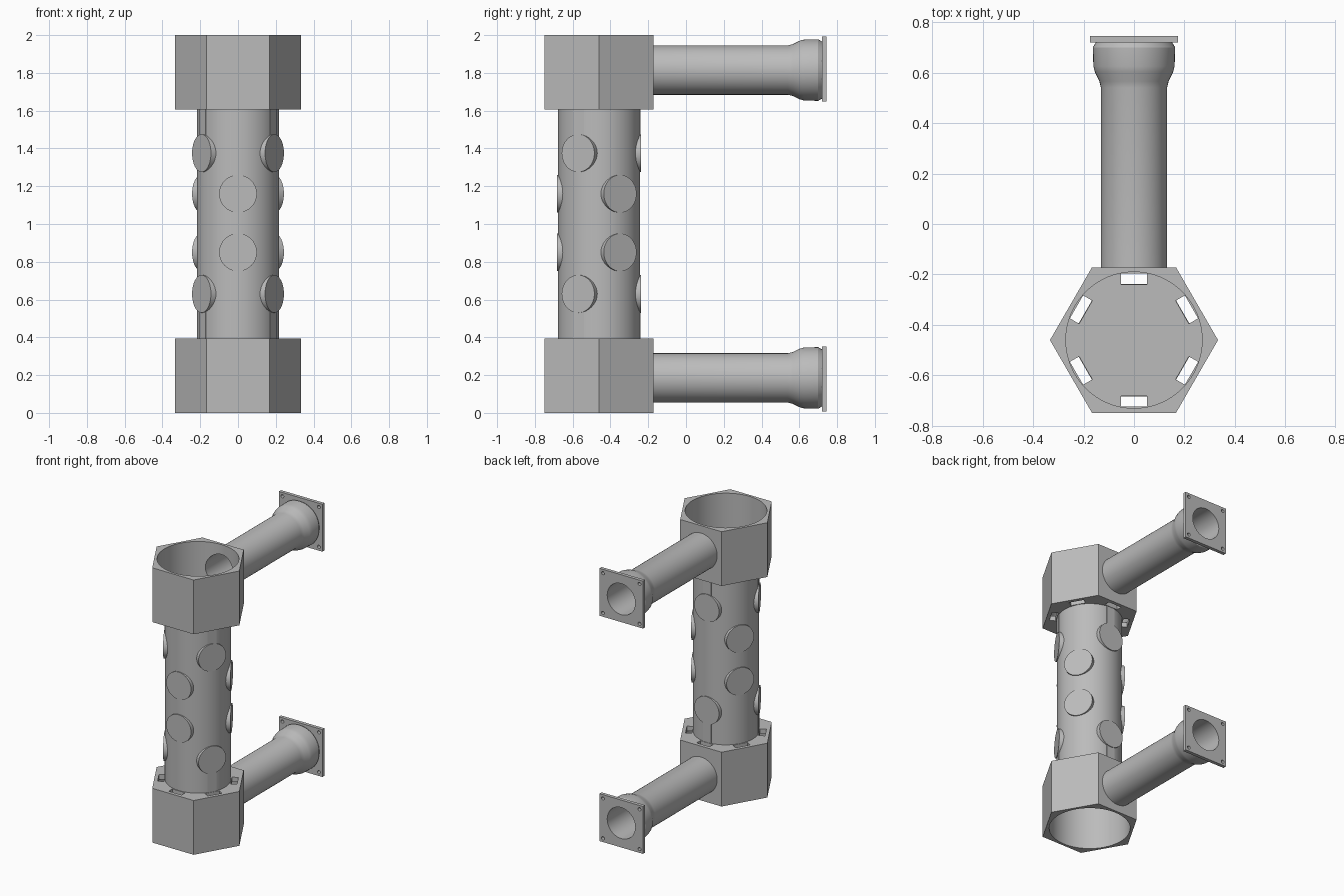
import bpy, bmesh, math
from mathutils import Matrix, Vector

old = bpy.data.objects.get("Cube")
if old:
    bpy.data.objects.remove(old)

grey = bpy.data.materials.new("light grey plastic")
grey.use_nodes = True
COLOR = (0.5, 0.5, 0.5, 1)
grey.diffuse_color = COLOR
grey.node_tree.nodes["Principled BSDF"].inputs["Base Color"].default_value = COLOR

AXIS_Y = -0.46      # column centre line
PIPE_Z = 0.185      # lower pipe centre height
BORE = 0.113


def add(name, bm, matrix=Matrix()):
    bm.transform(matrix)
    bmesh.ops.recalc_face_normals(bm, faces=bm.faces)
    me = bpy.data.meshes.new(name)
    bm.to_mesh(me)
    bm.free()
    me.materials.append(grey)
    ob = bpy.data.objects.new(name, me)
    bpy.context.collection.objects.link(ob)
    return ob


def cylinder(name, radius, length, matrix, sides=64):
    bm = bmesh.new()
    bmesh.ops.create_cone(bm, cap_ends=True, segments=sides, radius1=radius,
                          radius2=radius, depth=length)
    return add(name, bm, matrix)


def box(name, size, matrix):
    bm = bmesh.new()
    bmesh.ops.create_cube(bm, size=1)
    bmesh.ops.scale(bm, vec=size, verts=bm.verts)
    return add(name, bm, matrix)


def at(x, y, z):
    return Matrix.Translation((x, y, z))


def along_y(x, y, z):
    return at(x, y, z) @ Matrix.Rotation(math.pi / 2, 4, 'X')


def radial(angle, radius, z):
    """Frame on the column wall with local x pointing outward."""
    return at(0, AXIS_Y, z) @ Matrix.Rotation(math.radians(angle), 4, 'Z') @ at(radius, 0, 0)


def activate(ob):
    bpy.ops.object.select_all(action='DESELECT')
    ob.select_set(True)
    bpy.context.view_layer.objects.active = ob


def cut(ob, cutters):
    activate(ob)
    for c in cutters:
        mod = ob.modifiers.new("cut", 'BOOLEAN')
        mod.operation, mod.solver, mod.object = 'DIFFERENCE', 'EXACT', c
        bpy.ops.object.modifier_apply(modifier=mod.name)
        bpy.data.objects.remove(c)


def tube(name, profile, matrix, sides=48):
    """Lathe a closed (radius, y) outline around the y axis."""
    bm = bmesh.new()
    verts = [bm.verts.new((r, y, 0)) for r, y in profile]
    edges = [bm.edges.new((verts[i - 1], verts[i])) for i in range(len(verts))]
    bmesh.ops.spin(bm, geom=verts + edges, cent=(0, 0, 0), axis=(0, 1, 0),
                   angle=math.tau, steps=sides)
    bmesh.ops.remove_doubles(bm, verts=bm.verts, dist=1e-5)
    return add(name, bm, matrix)


parts = []

# Hexagonal cups with pipes, lower and upper mirrored about mid height
for level in ("lower", "upper"):
    def h(z):
        return z if level == "lower" else 2 - z

    cup = cylinder(level + "_hex_cup", 0.333, 0.395, at(0, AXIS_Y, h(0.1975)), 6)
    # Put hexagon corners on the x axis
    if max(v.co.x for v in cup.data.vertices) < 0.32:
        cup.data.transform(at(0, AXIS_Y, 0) @ Matrix.Rotation(math.pi / 6, 4, 'Z')
                           @ at(0, -AXIS_Y, 0))
    cutters = [cylinder("bore_cutter", 0.27, 0.5, at(0, AXIS_Y, h(0.11))),
               cylinder("port_cutter", BORE, 0.3, along_y(0, -0.2, h(PIPE_Z)), 48)]
    # Slots in the cup floor
    for k in range(6):
        cutters.append(box("slot_cutter", (0.042, 0.105, 0.2),
                           radial(30 + 60 * k, 0.242, h(0.4))))
    cut(cup, cutters)

    # Side pipe with a bell end
    profile = [(BORE, -0.18), (0.131, -0.18), (0.131, 0.54), (0.137, 0.565),
               (0.155, 0.602), (0.161, 0.625), (0.163, 0.70), (0.15, 0.722),
               (BORE, 0.722)]
    pipe = tube(level + "_pipe", profile, at(0, 0, h(PIPE_Z)))

    # Square mounting flange with bolt holes
    flange = box(level + "_flange", (0.35, 0.025, 0.345), at(0, 0.7325, h(0.18)))
    holes = [cylinder("pipe_hole", BORE, 0.2, along_y(0, 0.73, h(PIPE_Z)), 48)]
    for sx in (-1, 1):
        for sz in (-1, 1):
            holes.append(cylinder("bolt_hole", 0.012, 0.2,
                                  along_y(sx * 0.147, 0.73, h(0.18 + sz * 0.145)), 16))
    cut(flange, holes)
    parts += [cup, pipe, flange]

# Central column
parts.append(cylinder("column", 0.217, 1.23, at(0, AXIS_Y, 1)))

# Round pads on the column, two staggered rings per half
for z, start in ((0.63, 90), (0.85, 30), (1.16, 30), (1.375, 90)):
    for k in range(3):
        frame = radial(start + 120 * k, 0.195, z)
        parts.append(cylinder("round_pad", 0.1, 0.056,
                              frame @ Matrix.Rotation(math.pi / 2, 4, 'Y'), 40))
        # Narrow runner from the outer pads to the nearest cup
        if start == 90:
            mid = (z + (0.39 if z < 1 else 1.61)) / 2
            parts.append(box("pad_runner", (0.04, 0.065, 0.24),
                             radial(start + 120 * k, 0.198, mid)))

for ob in parts:
    activate(ob)
    bpy.ops.object.shade_smooth_by_angle(angle=math.radians(30))
